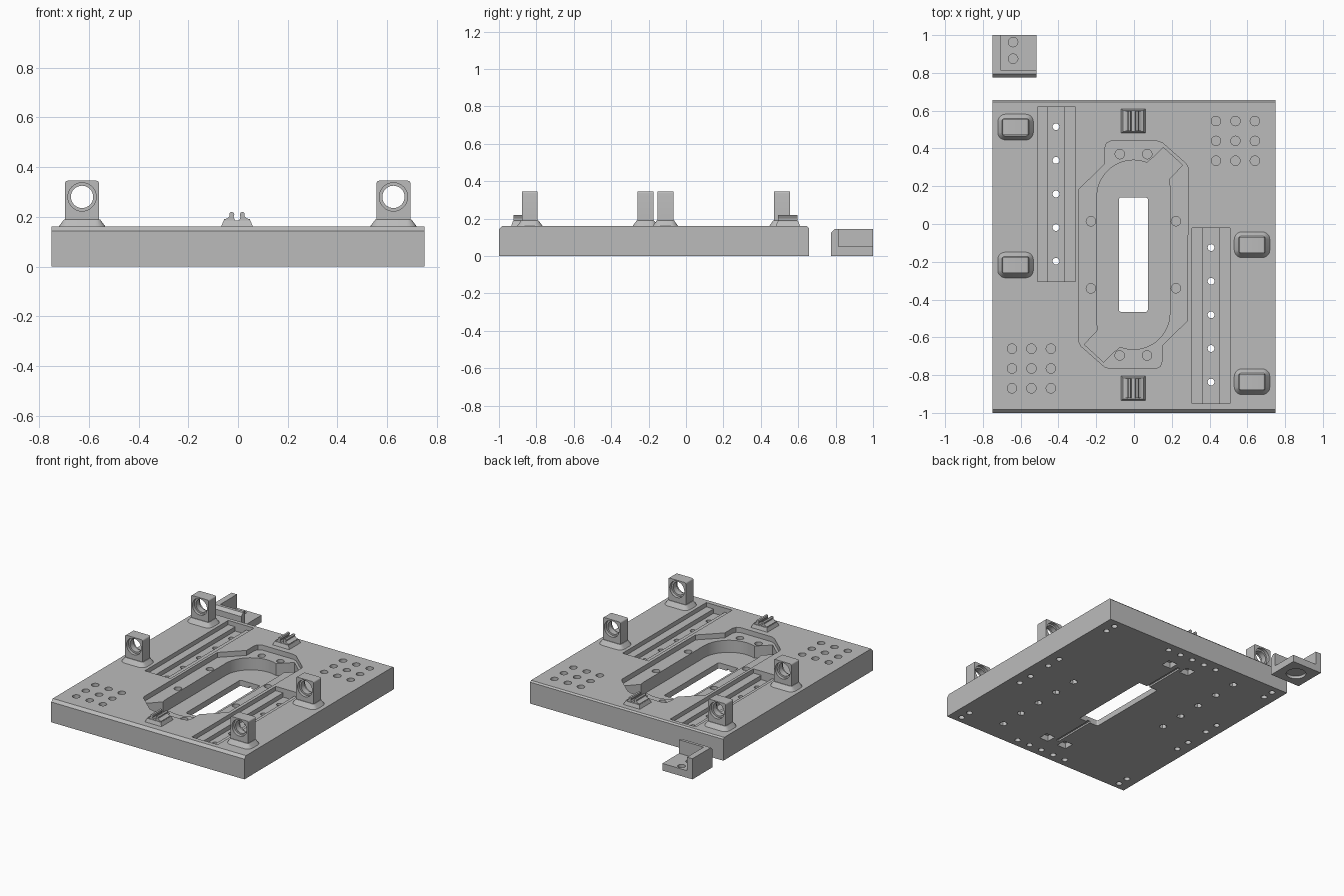
import bpy, bmesh, math
from mathutils import Matrix, Vector

if "Cube" in bpy.data.objects:
    bpy.data.objects.remove(bpy.data.objects["Cube"])

grey = bpy.data.materials.new("plain_grey")
grey.diffuse_color = (0.5, 0.5, 0.5, 1)
grey.use_nodes = True
grey.node_tree.nodes["Principled BSDF"].inputs["Base Color"].default_value = grey.diffuse_color

ALONG_Z = Matrix.Identity(4)
ALONG_X = Matrix(((0, 0, 1, 0), (1, 0, 0, 0), (0, 1, 0, 0), (0, 0, 0, 1)))   # profile in y, z
ALONG_Y = Matrix(((1, 0, 0, 0), (0, 0, 1, 0), (0, 1, 0, 0), (0, 0, 0, 1)))   # profile in x, z


def circle(x, y, r, n=24, start=0.0, end=360.0):
    full = end - start >= 360
    return [(x + r * math.cos(a), y + r * math.sin(a)) for a in
            (math.radians(start + (end - start) * i / (n if full else n - 1)) for i in range(n))]


def rect(x0, x1, y0, y1, r=0.0):
    if r == 0:
        return [(x0, y0), (x1, y0), (x1, y1), (x0, y1)]
    return (circle(x1 - r, y1 - r, r, 6, 0, 90) + circle(x0 + r, y1 - r, r, 6, 90, 180)
            + circle(x0 + r, y0 + r, r, 6, 180, 270) + circle(x1 - r, y0 + r, r, 6, 270, 360))


def loft(bm, low, high, a, b, axis=ALONG_Z):
    """Closed solid between two outlines with equal point counts."""
    lo = [bm.verts.new(axis @ Vector((x, y, a))) for x, y in low]
    hi = [bm.verts.new(axis @ Vector((x, y, b))) for x, y in high]
    n = len(lo)
    faces = [bm.faces.new(lo[::-1]), bm.faces.new(hi)]
    faces += [bm.faces.new((lo[i], lo[(i + 1) % n], hi[(i + 1) % n], hi[i])) for i in range(n)]
    bmesh.ops.recalc_face_normals(bm, faces=faces)


def solid(name, pieces):
    """Each piece is (low outline, high outline, start, end, axis)."""
    bm = bmesh.new()
    for p in pieces:
        loft(bm, *p)
    me = bpy.data.meshes.new(name)
    bm.to_mesh(me)
    bm.free()
    me.materials.append(grey)
    ob = bpy.data.objects.new(name, me)
    bpy.context.collection.objects.link(ob)
    return ob


def prism(pts, a, b, axis=ALONG_Z):
    return (pts, pts, a, b, axis)


def carve(ob, *groups, mode='DIFFERENCE'):
    """Apply each group of separate pieces as one boolean."""
    for group in groups:
        tool = solid("cutter", group)
        tool.hide_render = True
        mod = ob.modifiers.new("cut", 'BOOLEAN')
        mod.operation, mod.solver, mod.object = mode, 'EXACT', tool
        bpy.context.view_layer.update()
        me = bpy.data.meshes.new_from_object(
            ob.evaluated_get(bpy.context.evaluated_depsgraph_get()))
        ob.modifiers.clear()
        ob.data = me
        bpy.data.objects.remove(tool)


def finish(ob):
    ob.data.materials.clear()
    ob.data.materials.append(grey)
    bpy.ops.object.select_all(action='DESELECT')
    ob.select_set(True)
    bpy.context.view_layer.objects.active = ob
    bpy.ops.object.shade_smooth_by_angle(angle=math.radians(30))


def turned(half, cx=-0.003, cy=-0.163):
    """Complete an outline by a half turn about the pocket centre."""
    return half + [(2 * cx - x, 2 * cy - y) for x, y in half]


TOP = 0.16

# Base plate with bevelled front and back edges
plate = solid("base_plate", [prism(
    [(-1, 0), (0.657, 0), (0.657, 0.15), (0.647, TOP), (-0.982, TOP), (-1, 0.142)],
    -0.75, 0.75, ALONG_X)])

# Central pocket: shelf, deep floor, window
shelf = turned([(-0.29, 0.185), (-0.155, 0.317), (-0.155, 0.40), (-0.145, 0.428), (-0.12, 0.44),
                (0.12, 0.44), (0.15, 0.43), (0.275, 0.32), (0.285, 0.30)])
deep = turned(circle(-0.003, 0.145, 0.193, 16, 180, 68)
              + [(0.085, 0.34), (0.105, 0.355), (0.155, 0.405), (0.257, 0.312), (0.185, 0.235), (0.19, 0.20)])
carve(plate, [prism(shelf, 0.125, 0.3)], [prism(deep, 0.04, 0.3)],
      [prism(rect(-0.08, 0.073, -0.465, 0.14, 0.01), -0.1, 0.3)])

# Two stepped rail slots with through holes
wide, narrow, rail_holes, nuts = [], [], [], []
for x0, x1, y0, y1, hx, hy in ((-0.51, -0.31, -0.305, 0.62, -0.413, 0.515),
                               (0.307, 0.507, -0.95, -0.02, 0.408, -0.125)):
    wide.append(prism(rect(x0, x1, y0, y1), 0.13, 0.3))
    narrow.append(prism(rect(hx - 0.043, hx + 0.043, y0, y1), 0.10, 0.3))
    for i in range(5):
        rail_holes.append(prism(circle(hx, hy - 0.178 * i, 0.018), -0.1, 0.3))
        nuts.append(prism(circle(hx, hy - 0.178 * i, 0.026, 6), -0.1, 0.04))
carve(plate, wide, narrow, rail_holes, nuts)

# Blind hole grids and pocket shelf holes
blind = [prism(circle(cx + 0.103 * i, cy + 0.105 * j, 0.025), 0.08, 0.3)
         for cx, cy in ((0.537, 0.44), (-0.543, -0.765)) for i in (-1, 0, 1) for j in (-1, 0, 1)]
blind += [prism(circle(x, y, 0.025), 0.07, 0.3) for x, y in turned(
    [(-0.075, 0.37), (0.07, 0.37), (0.222, 0.015), (0.222, -0.34)])]
carve(plate, blind)

# Underside: screw holes, nut recesses and centre groove
under = [prism(circle(s * 0.67, y, 0.02, 16), -0.1, 0.05) for s in (-1, 1)
         for y in (0.60, 0.52, 0.04, -0.07, -0.25, -0.36, -0.87, -0.95)]
under += [prism(circle(x, y, 0.02, 16), -0.1, 0.05) for y in (0.59, -0.94)
          for x in (-0.2, -0.1, 0.0, 0.1, 0.2)]
under += [prism(rect(x - 0.035, x + 0.035, y - 0.035, y + 0.035), -0.1, 0.04)
          for x in (-0.075, 0.075) for y in (0.45, -0.79)]
carve(plate, under, [prism(rect(-0.014, 0.008, -0.78, 0.45), -0.1, 0.012)])
finish(plate)

# Bearing posts: flared foot, block and stepped bore
for i, (x, y) in enumerate(((-0.627, 0.513), (-0.627, -0.217), (0.625, -0.11), (0.625, -0.835))):
    post = solid(f"bearing_post_{i + 1}", [
        (rect(x - 0.098, x + 0.098, y - 0.072, y + 0.072, 0.045),
         rect(x - 0.072, x + 0.072, y - 0.046, y + 0.046, 0.015), TOP - 0.005, 0.19, ALONG_Z)])
    carve(post, [prism(rect(x - 0.068, x + 0.068, 0.17, 0.345, 0.01), y - 0.042, y + 0.042, ALONG_Y)],
          mode='UNION')
    ring = circle(x, 0.28, 0.057, 32)
    carve(post, [prism(circle(x, 0.28, 0.045, 32), y - 0.2, y + 0.2, ALONG_Y)],
          [prism(ring, y - 0.2, y - 0.02, ALONG_Y), prism(ring, y + 0.02, y + 0.2, ALONG_Y)])
    finish(post)

# Cable clips: flared foot and two hooked prongs
side = [(0.052, 0.19), (0.04, 0.193), (0.029, 0.203), (0.031, 0.213), (0.024, 0.22),
        (0.014, 0.217), (0.011, 0.208), (0.014, 0.198), (0.008, 0.186)]
for name, y in (("back_cable_clip", 0.545), ("front_cable_clip", -0.87)):
    cx = -0.004
    prongs = ([(cx - 0.052, 0.18), (cx + 0.052, 0.18)] + [(cx + a, z) for a, z in side]
              + [(cx - a, z) for a, z in reversed(side)])
    clip = solid(name, [
        (rect(cx - 0.066, cx + 0.066, y - 0.066, y + 0.066),
         rect(cx - 0.054, cx + 0.054, y - 0.056, y + 0.056), TOP - 0.005, 0.185, ALONG_Z),
        prism(prongs, y - 0.052, y + 0.052, ALONG_Y)])
    finish(clip)

# Loose corner bracket with two walls and a foot recess
bracket = solid("corner_bracket", [prism(
    [(0.775, 0), (1, 0), (1, 0.145), (0.795, 0.145), (0.775, 0.125)], -0.75, -0.517, ALONG_X)])
carve(bracket, [prism(rect(-0.708, -0.4, 0.815, 1.1), 0.05, 0.3)],
      [prism(circle(-0.64, y, 0.025), 0.03, 0.3) for y in (0.963, 0.875)],
      [prism(circle(-0.633, 0.888, 0.065, 32), -0.1, 0.02)])
finish(bracket)

# Loose cable latch: rounded bar with a round channel and slit
latch = solid("cable_latch", [
    (rect(0.668, 0.735, 0.77, 0.945, 0.0334), rect(0.668, 0.735, 0.77, 0.945, 0.0334), 0, 0.032, ALONG_Z),
    (rect(0.668, 0.735, 0.77, 0.945, 0.0334), rect(0.676, 0.727, 0.778, 0.937, 0.0254),
     0.032, 0.044, ALONG_Z)])
carve(latch, [prism(circle(0.858, 0.025, 0.014), 0.5, 0.9, ALONG_X)],
      [prism(rect(0.853, 0.863, 0.025, 0.1), 0.5, 0.9, ALONG_X)])
finish(latch)
